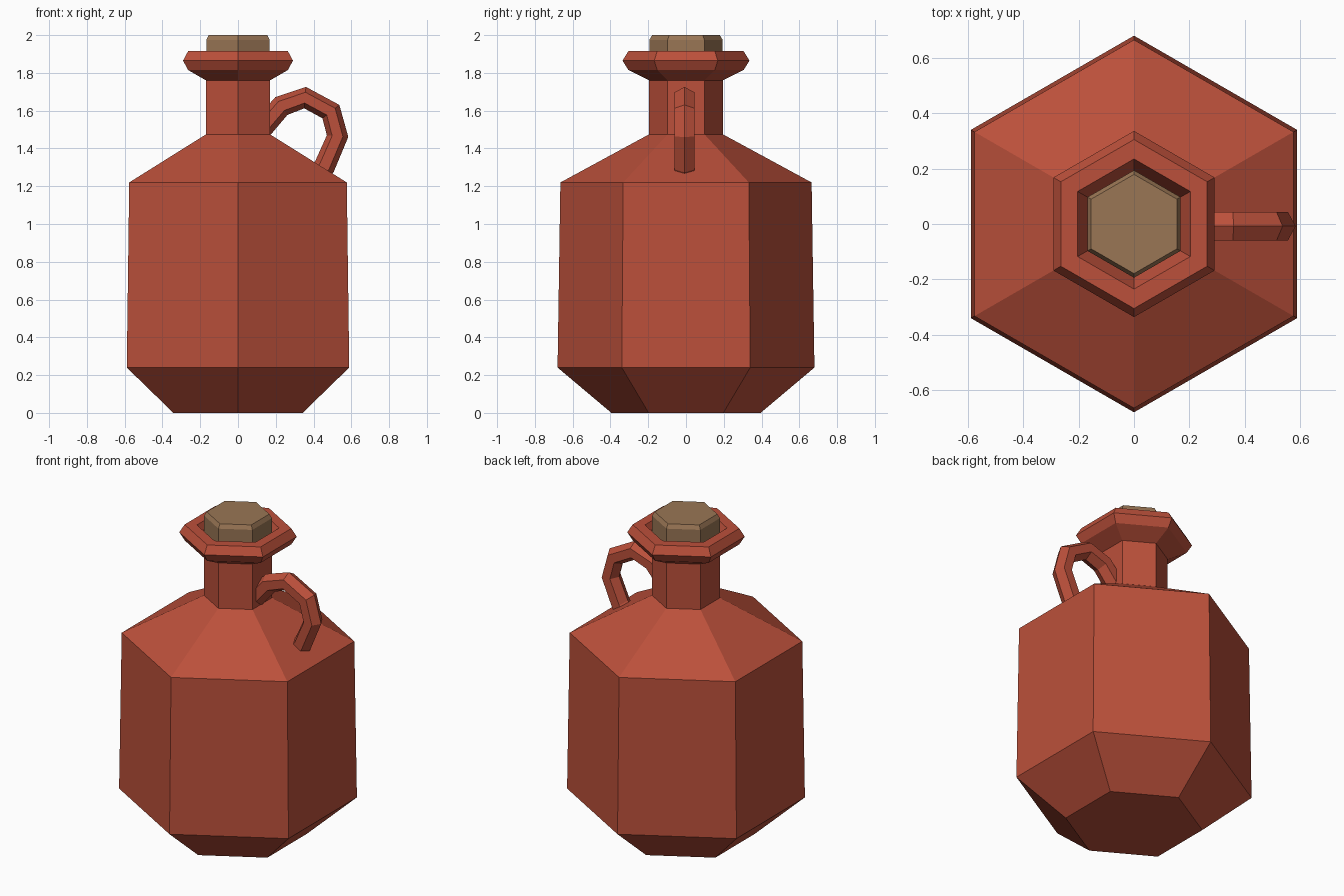
import bpy, bmesh, math
from mathutils import Vector

if "Cube" in bpy.data.objects:
    bpy.data.objects.remove(bpy.data.objects["Cube"])


def material(name, rgb):
    m = bpy.data.materials.new(name)
    m.diffuse_color = (*rgb, 1)
    m.use_nodes = True
    m.node_tree.nodes["Principled BSDF"].inputs["Base Color"].default_value = m.diffuse_color
    return m


clay = material("red clay", (0.50, 0.080, 0.043))
cork = material("cork brown", (0.32, 0.180, 0.090))


def skin(name, rings, mat):
    """Join equal-sized rings of points into a capped flat-faced solid."""
    bm = bmesh.new()
    loops = [[bm.verts.new(p) for p in ring] for ring in rings]
    n = len(loops[0])
    for a, b in zip(loops, loops[1:]):
        for i in range(n):
            j = (i + 1) % n
            bm.faces.new((a[i], a[j], b[j], b[i]))
    bm.faces.new(loops[0][::-1])
    bm.faces.new(loops[-1])
    bmesh.ops.recalc_face_normals(bm, faces=bm.faces)
    mesh = bpy.data.meshes.new(name)
    bm.to_mesh(mesh)
    bm.free()
    mesh.materials.append(mat)
    obj = bpy.data.objects.new(name, mesh)
    bpy.context.collection.objects.link(obj)
    return obj


HEX = [math.radians(90 + 60 * i) for i in range(6)]


def hex_lathe(name, profile, mat):
    """Six-sided turned form with corners on the y axis."""
    return skin(name, [[(r * math.cos(a), r * math.sin(a), z) for a in HEX]
                       for r, z in profile], mat)


# Jug: foot, belly, shoulder, neck, flared lip and inner mouth
hex_lathe("jug_body", [
    (0.395, 0.0), (0.68, 0.24), (0.665, 1.22), (0.195, 1.475), (0.195, 1.76),
    (0.305, 1.815), (0.336, 1.865), (0.305, 1.915), (0.235, 1.915),
    (0.185, 1.82)], clay)

# Stopper with chamfered top
hex_lathe("stopper", [(0.194, 1.80), (0.194, 1.975), (0.179, 2.0)], cork)

# Handle: hexagonal section swept along a mitred path, ridge facing outwards
path = [Vector((x, 0, z)) for x, z in [
    (0.13, 1.51), (0.23, 1.625), (0.355, 1.669), (0.492, 1.595),
    (0.527, 1.465), (0.458, 1.305), (0.38, 1.22)]]
rings = []
for i, p in enumerate(path):
    d_in = (p - path[max(i - 1, 0)]).normalized()
    d_out = (path[min(i + 1, len(path) - 1)] - p).normalized()
    t = (d_in + d_out).normalized()
    out = Vector((-t.z, 0, t.x))
    rings.append([p + out * 0.057 * math.cos(a - HEX[0])
                  + Vector((0, 0.06 * math.sin(a - HEX[0]) - 0.008, 0))
                  for a in HEX])
skin("handle", rings, clay)
